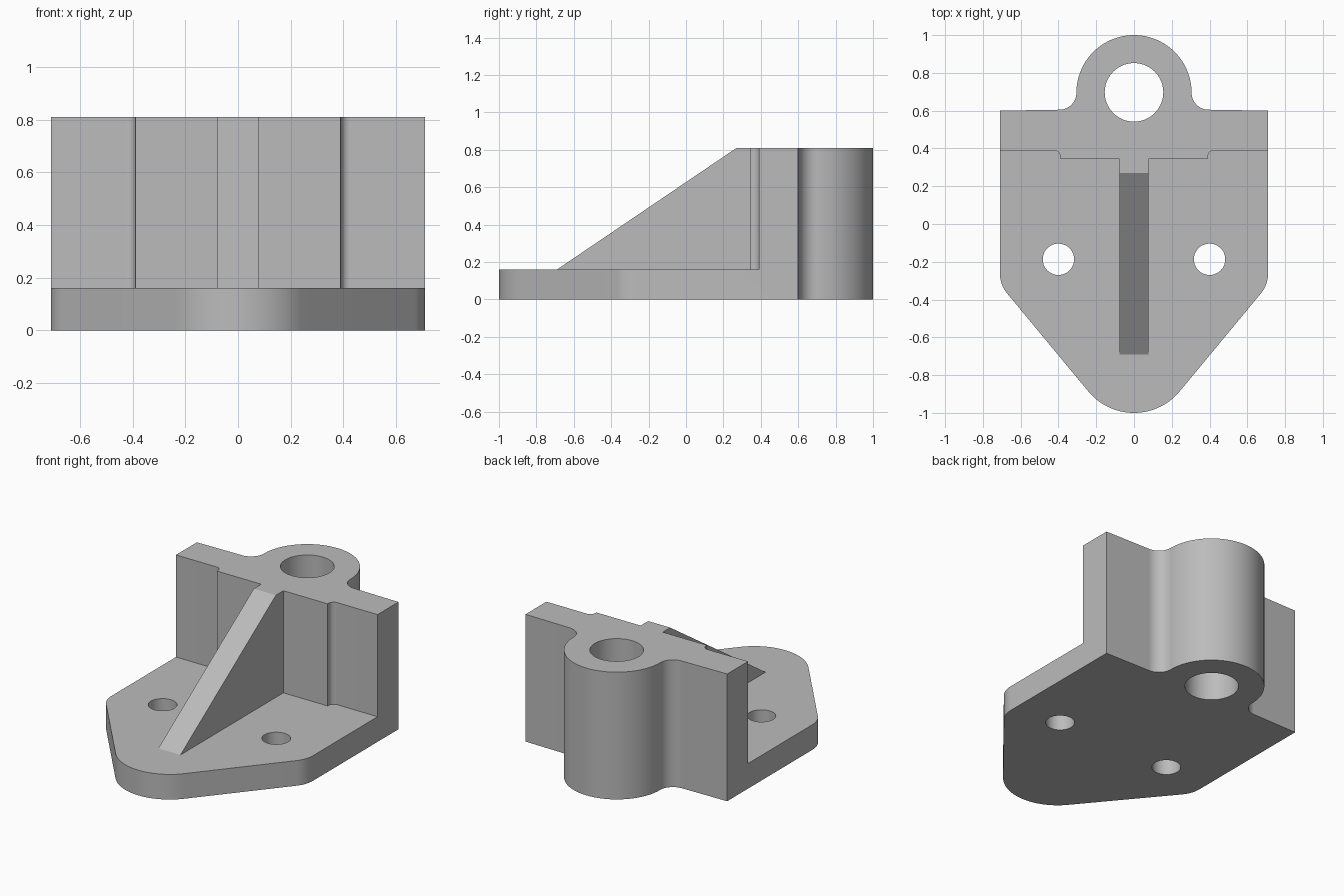
import bpy, bmesh
from math import radians, cos, sin
from mathutils import Vector

cube = bpy.data.objects.get("Cube")
if cube:
    bpy.data.objects.remove(cube, do_unlink=True)

HEIGHT, PLATE = 0.81, 0.16

grey = bpy.data.materials.new("grey metal")
grey.use_nodes = True
colour = (0.5, 0.5, 0.5, 1)
grey.diffuse_color = colour
grey.node_tree.nodes["Principled BSDF"].inputs["Base Color"].default_value = colour


def arc(cx, cy, r, start, end, step=3):
    n = max(2, round(abs(end - start) / step))
    angles = [radians(start + (end - start) * i / n) for i in range(n + 1)]
    return [(cx + r * cos(a), cy + r * sin(a)) for a in angles]


def mirrored(half):
    """Close a half profile, listed from centre to centre, across x = 0."""
    other = [(-x, y) for x, y in reversed(half) if abs(x) > 1e-5]
    return half + other


def prism(name, base, offset):
    """Extrude a closed loop of 3D points along an offset."""
    bm = bmesh.new()
    face = bm.faces.new([bm.verts.new(p) for p in base])
    out = bmesh.ops.extrude_face_region(bm, geom=[face])
    moved = [v for v in out["geom"] if isinstance(v, bmesh.types.BMVert)]
    bmesh.ops.translate(bm, verts=moved, vec=Vector(offset))
    bmesh.ops.recalc_face_normals(bm, faces=bm.faces[:])
    mesh = bpy.data.meshes.new(name)
    bm.to_mesh(mesh)
    bm.free()
    mesh.materials.append(grey)
    obj = bpy.data.objects.new(name, mesh)
    bpy.context.collection.objects.link(obj)
    return obj


def upright(name, outline, z0, z1):
    return prism(name, [(x, y, z0) for x, y in outline], (0, 0, z1 - z0))


def combine(target, tool, operation):
    tool.hide_render = True
    mod = target.modifiers.new(tool.name, "BOOLEAN")
    mod.operation, mod.solver, mod.object = operation, "EXACT", tool
    bpy.context.view_layer.objects.active = target
    bpy.ops.object.modifier_apply(modifier=mod.name)
    bpy.data.objects.remove(tool, do_unlink=True)


# Whole footprint: rounded nose, shoulders, wall and filleted lug
half = arc(0, -0.686, 0.314, -90, -40)
half += arc(0.54, -0.26, 0.17, -40, 0)
half += [(0.71, 0.6)]
half += arc(0.395, 0.695, 0.09, -90, -180)
half += arc(0, 0.695, 0.305, 0, 90)[1:]
bracket = upright("mounting_bracket", mirrored(half), 0, HEIGHT)

# Pocket above the plate, leaving the stepped back wall
pocket = [(0, -1.2), (0.9, -1.2), (0.9, 0.39)]
pocket += arc(0.425, 0.355, 0.035, 90, 180, 9)
pocket += [(0.39, 0.345), (0, 0.345)]
combine(bracket, upright("pocket_cutter", mirrored(pocket), PLATE, 1), "DIFFERENCE")

# Sloped rib between plate and wall
slope = (HEIGHT - PLATE) / 0.96
side = [(-0.69 - 0.06 / slope, PLATE - 0.06), (0.27, HEIGHT),
        (0.45, HEIGHT), (0.45, PLATE - 0.06)]
rib = prism("rib", [(-0.078, y, z) for y, z in side], (0.156, 0, 0))
combine(bracket, rib, "UNION")

# Lug bore and two bolt holes
for name, x, y, r in (("lug_bore", 0, 0.697, 0.155),
                      ("left_bolt_hole", 0.4, -0.187, 0.083),
                      ("right_bolt_hole", -0.4, -0.187, 0.083)):
    hole = upright(name, arc(x, y, r, 0, 360, 5)[:-1], -0.2, 1)
    combine(bracket, hole, "DIFFERENCE")

bpy.ops.object.select_all(action="DESELECT")
bracket.select_set(True)
bpy.context.view_layer.objects.active = bracket
bpy.ops.object.shade_smooth_by_angle(angle=radians(25))
